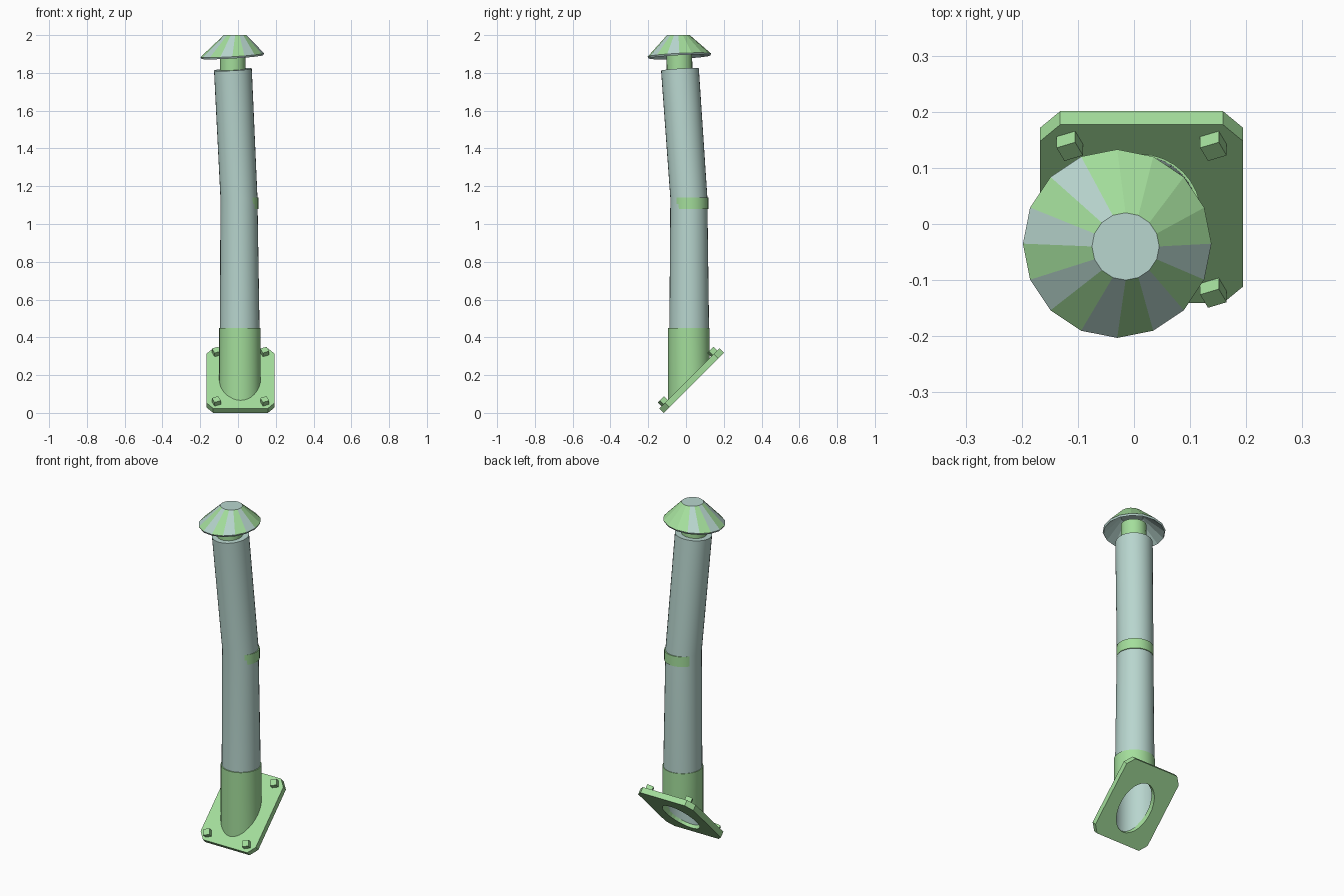
import bpy, bmesh, math
from mathutils import Matrix, Vector

if "Cube" in bpy.data.objects:
    bpy.data.objects.remove(bpy.data.objects["Cube"])


def material(name, rgb):
    m = bpy.data.materials.new(name)
    m.diffuse_color = (*rgb, 1)
    m.use_nodes = True
    m.node_tree.nodes["Principled BSDF"].inputs["Base Color"].default_value = m.diffuse_color
    return m


GREEN = material("pale green paint", (0.37, 0.73, 0.33))
TEAL = material("pale teal metal", (0.48, 0.67, 0.62))


def finish(name, bm, mats, smooth=True):
    bmesh.ops.recalc_face_normals(bm, faces=bm.faces)
    me = bpy.data.meshes.new(name)
    bm.to_mesh(me)
    bm.free()
    for m in mats:
        me.materials.append(m)
    ob = bpy.data.objects.new(name, me)
    bpy.context.collection.objects.link(ob)
    if smooth:
        bpy.ops.object.select_all(action='DESELECT')
        ob.select_set(True)
        bpy.context.view_layer.objects.active = ob
        bpy.ops.object.shade_smooth_by_angle(angle=math.radians(35))
    return ob


def loft(name, rings, mats, sides=24, caps=(False, False), loop=False, smooth=True, rule=None):
    """Rings are (x, y, z, radius, slope_x, slope_y)."""
    bm = bmesh.new()
    rows = []
    for x, y, z, r, sx, sy in rings:
        row = []
        for i in range(sides):
            a = math.pi / 2 + 2 * math.pi * i / sides
            dx, dy = r * math.cos(a), r * math.sin(a)
            row.append(bm.verts.new((x + dx, y + dy, z + sx * dx + sy * dy)))
        rows.append(row)
    pairs = list(zip(rows, rows[1:])) + ([(rows[-1], rows[0])] if loop else [])
    for k, (p, q) in enumerate(pairs):
        for i in range(sides):
            j = (i + 1) % sides
            f = bm.faces.new((p[i], p[j], q[j], q[i]))
            if rule:
                f.material_index = rule(k, i)
    for row, cap in ((rows[0], caps[0]), (rows[-1], caps[1])):
        if cap:
            f = bm.faces.new(row)
            if rule:
                f.material_index = 1
    return finish(name, bm, mats, smooth)


# Sloped roof plate with chamfered corners and an oval opening
frame = Matrix.Translation((0.0135, 0.03, 0.171)) @ Matrix.Rotation(math.radians(45), 4, 'X')
W, L, CX, CY, T = 0.181, 0.225, 0.036, 0.042, 0.017
corner = [(W, L - CY), (W - CX, L)]
outline = corner + [(-x, y) for x, y in corner[::-1]]
outline += [(-x, -y) for x, y in outline]
oval = [(0.1 * math.cos(t * math.pi / 16), -0.02 + 0.145 * math.sin(t * math.pi / 16))
        for t in range(32)]
bm = bmesh.new()
edges = []
for pts in (outline, oval):
    vs = [bm.verts.new((x, y, -T)) for x, y in pts]
    edges += [bm.edges.new((vs[i - 1], vs[i])) for i in range(len(vs))]
bmesh.ops.triangle_fill(bm, edges=edges, use_beauty=True)
ext = bmesh.ops.extrude_face_region(bm, geom=bm.faces[:])
for v in [g for g in ext["geom"] if isinstance(g, bmesh.types.BMVert)]:
    v.co.z = T
bm.transform(frame)
finish("roof_plate", bm, [GREEN], smooth=False)

# Four square bolts
for sx in (-1, 1):
    for sy in (-1, 1):
        bm = bmesh.new()
        bmesh.ops.create_cube(bm, size=1)
        bm.transform(frame @ Matrix.Translation((sx * 0.128, sy * 0.185, T + 0.012))
                     @ Matrix.Rotation(0.4, 4, 'Z') @ Matrix.Diagonal((0.036, 0.036, 0.032, 1)))
        finish("bolt", bm, [GREEN], smooth=False)

# Collar standing on the slope, green outside
loft("collar", [(0.01, 0.015, 0.156, 0.11, 0, 1), (0.01, 0.015, 0.45, 0.11, 0, 0),
                (0.01, 0.015, 0.45, 0.104, 0, 0)], [GREEN], 32)

# Bent pipe: tapered lower length, leaning upper length, closed at the top
loft("pipe", [(0.01, 0.016, 0.15, 0.105, 0, 1), (0.009, 0.017, 0.45, 0.105, 0, 0),
              (0.005, 0.015, 1.14, 0.098, 0.02, 0.03),
              (-0.027, -0.032, 1.818, 0.1, 0.05, 0.06)], [TEAL], 32, caps=(False, True))

# Joint band, offset so it shows only on the back right
loft("joint_band", [(0.009, 0.02, 1.08, 0.0985, 0, 0), (0.009, 0.02, 1.14, 0.0985, 0, 0)],
     [GREEN], 32, caps=(True, True))

# Neck under the hood
loft("neck", [(-0.028, -0.034, 1.80, 0.068, 0, 0), (-0.028, -0.036, 1.93, 0.068, 0, 0)],
     [GREEN], 24, caps=(True, True))


# Faceted conical hood: green and teal panels, teal top and underside
def hood_colour(k, i):
    if k > 0:
        return 1
    return 0 if i in (0, 2, 4, 6, 8, 10, 12, 13, 14, 15) else 1


loft("hood", [(-0.015, -0.04, 2.0, 0.06, 0, 0), (-0.03, -0.035, 1.894, 0.168, 0.06, 0.05),
              (-0.03, -0.035, 1.884, 0.163, 0.06, 0.05),
              (-0.018, -0.038, 1.975, 0.06, 0, 0)],
     [GREEN, TEAL], 16, caps=(True, True), smooth=False, rule=hood_colour)
